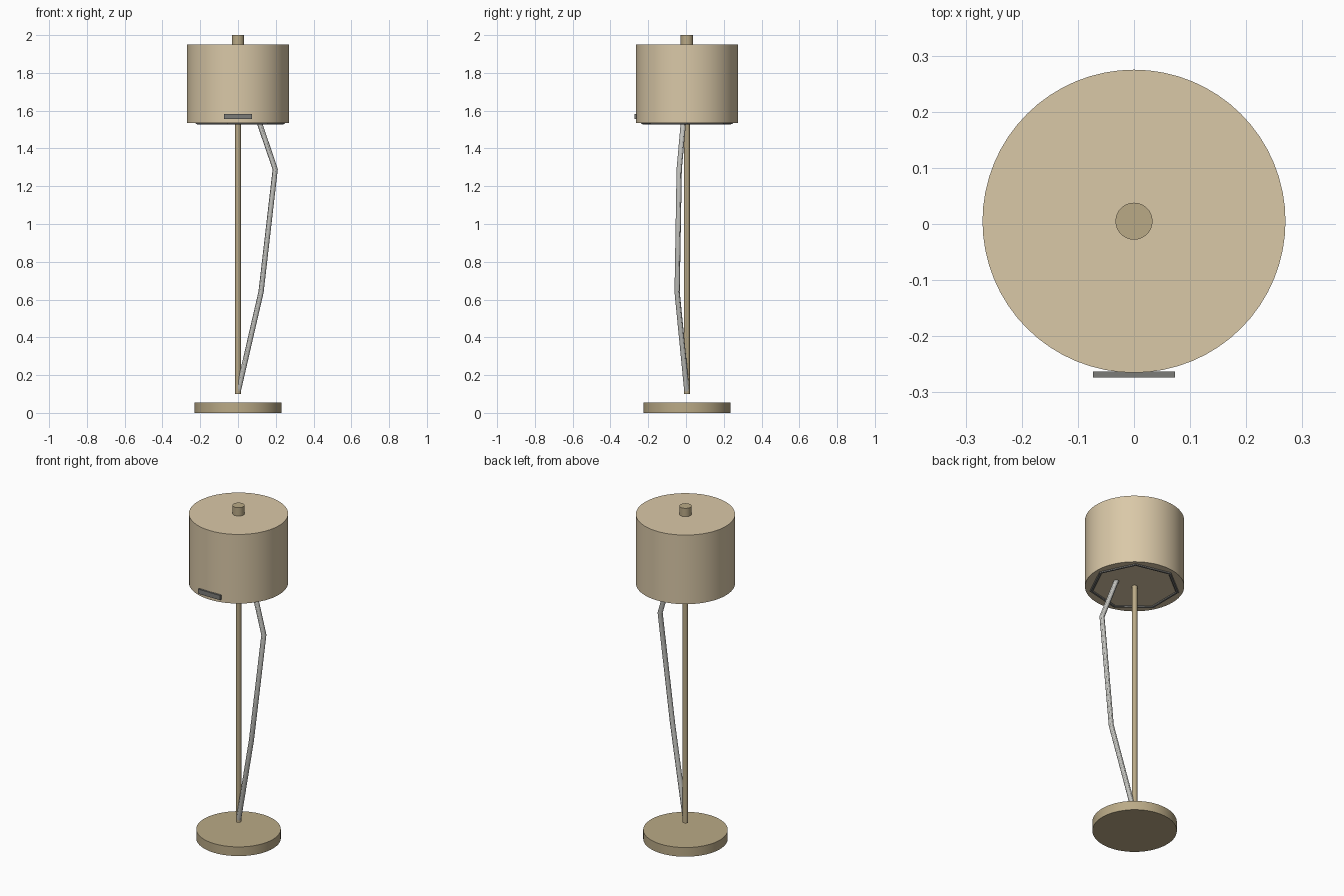
import bpy
import math

default_cube = bpy.data.objects.get("Cube")
if default_cube:
    bpy.data.objects.remove(default_cube, do_unlink=True)

AXIS_Y = 0.005  # the lamp axis sits slightly behind the centre


def material(name, rgb):
    mat = bpy.data.materials.new(name)
    mat.use_nodes = True
    color = (*rgb, 1)
    mat.diffuse_color = color
    mat.node_tree.nodes["Principled BSDF"].inputs["Base Color"].default_value = color
    return mat


def finish(name, mat, smooth=True):
    obj = bpy.context.object
    obj.name = name
    obj.data.materials.append(mat)
    if smooth:
        bpy.ops.object.shade_smooth_by_angle(angle=math.radians(30))
    return obj


def cylinder(name, radius, bottom, top, mat, sides=64):
    bpy.ops.mesh.primitive_cylinder_add(
        vertices=sides, radius=radius, depth=top - bottom,
        location=(0, AXIS_Y, (bottom + top) / 2))
    return finish(name, mat)


def tube(name, points, radius, mat, closed=False):
    curve = bpy.data.curves.new(name, "CURVE")
    curve.dimensions = "3D"
    curve.bevel_depth = radius
    curve.bevel_resolution = 4
    curve.use_fill_caps = True
    spline = curve.splines.new("POLY")
    spline.points.add(len(points) - 1)
    for target, point in zip(spline.points, points):
        target.co = (*point, 1)
    spline.use_cyclic_u = closed
    obj = bpy.data.objects.new(name, curve)
    bpy.context.collection.objects.link(obj)
    bpy.ops.object.select_all(action="DESELECT")
    obj.select_set(True)
    bpy.context.view_layer.objects.active = obj
    bpy.ops.object.convert(target="MESH")
    return finish(name, mat)


fabric = material("shade_fabric", (0.70, 0.58, 0.39))
brass = material("warm_brass", (0.49, 0.40, 0.24))
cord = material("grey_cord", (0.55, 0.55, 0.52))
dark = material("dark_grey", (0.20, 0.20, 0.19))

# Base, pole, drum shade and finial
cylinder("base", 0.23, 0, 0.055, brass)
cylinder("pole", 0.015, 0.1, 1.95, brass, 32)
cylinder("shade", 0.27, 1.535, 1.95, fabric)
cylinder("finial", 0.033, 1.95, 2.0, brass, 32)

# Bent cord beside the pole
tube("cord", [(0, AXIS_Y, 0.11), (0.122, -0.047, 0.64),
              (0.197, -0.036, 1.29), (0.105, -0.012, 1.56)], 0.014, cord)

# Seven-sided wire ring under the shade
sides = 7
angles = [math.tau * i / sides for i in range(sides)]
tube("shade_ring", [(0.24 * math.cos(a), AXIS_Y + 0.24 * math.sin(a), 1.538)
                    for a in angles], 0.01, dark, closed=True)

# Small plate on the front of the shade
bpy.ops.mesh.primitive_cube_add(size=1, location=(0, -0.268, 1.569))
bpy.context.object.scale = (0.146, 0.011, 0.028)
bpy.ops.object.transform_apply(location=False, rotation=False, scale=True)
finish("front_plate", dark, smooth=False)
